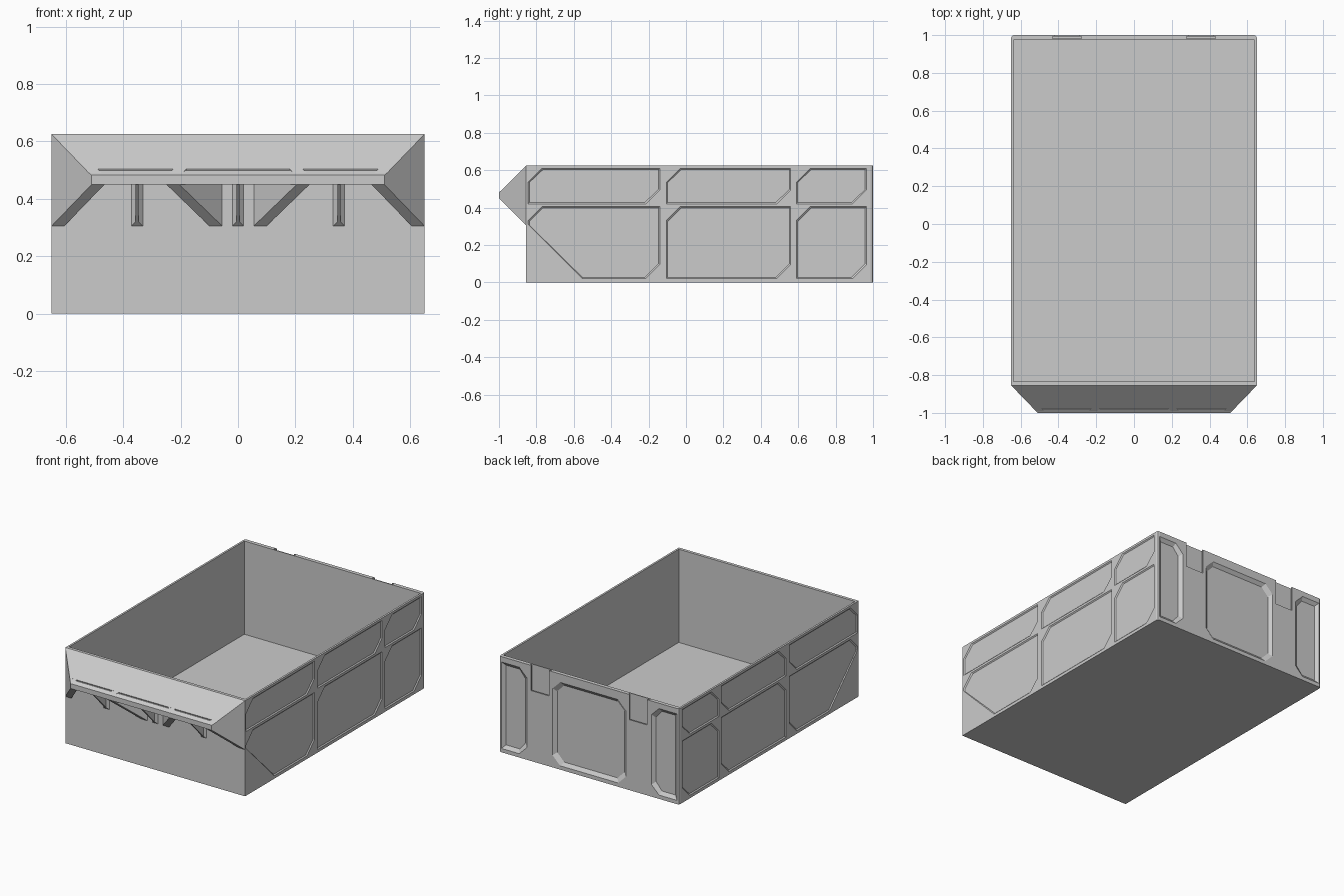
import bpy, bmesh

if "Cube" in bpy.data.objects:
    bpy.data.objects.remove(bpy.data.objects["Cube"])

W, YF, YB, H = 0.65, -0.855, 1.0, 0.625


def loft(name, rings):
    """Closed solid through a list of equal-length point rings."""
    bm = bmesh.new()
    vs = [[bm.verts.new(p) for p in r] for r in rings]
    n = len(rings[0])
    for a, b in zip(vs, vs[1:]):
        for i in range(n):
            j = (i + 1) % n
            bm.faces.new((a[i], a[j], b[j], b[i]))
    bm.faces.new(vs[0])
    bm.faces.new(vs[-1])
    bmesh.ops.recalc_face_normals(bm, faces=bm.faces[:])
    me = bpy.data.meshes.new(name)
    bm.to_mesh(me)
    bm.free()
    ob = bpy.data.objects.new(name, me)
    bpy.context.collection.objects.link(ob)
    return ob


def box(name, x0, x1, y0, y1, z0, z1):
    return loft(name, [[(x0, y0, z), (x1, y0, z), (x1, y1, z), (x0, y1, z)] for z in (z0, z1)])


def shrink(poly, d):
    """Pull a 2D outline inwards by about d."""
    out = []
    lo = [min(p[k] for p in poly) for k in (0, 1)]
    hi = [max(p[k] for p in poly) for k in (0, 1)]
    for p in poly:
        out.append(tuple((lo[k] + hi[k]) / 2 + (p[k] - (lo[k] + hi[k]) / 2)
                         * (1 - 2 * d / (hi[k] - lo[k])) for k in (0, 1)))
    return out


def recess(poly, bevel, depths, place):
    """Cutter with sloped walls: place(u, v, depth) maps to 3D."""
    layers = [(poly, -0.01), (poly, 0), (shrink(poly, bevel), depths)]
    return loft("cutter", [[place(u, v, d) for u, v in p] for p, d in layers])


cutters = []

# tray body with small chamfers on the rear corners
c = 0.014
plan = [(-W, YF), (W, YF), (W, YB - c), (W - c * 0.3, YB - c * 0.3), (W - c, YB),
        (-W + c, YB), (-W + c * 0.3, YB - c * 0.3), (-W, YB - c)]
tray = loft("tray_body", [[(x, y, z) for x, y in plan] for z in (0, H)])
cutters.append(box("cutter", -0.637, 0.637, -0.835, 0.975, 0.016, H + 0.1))

# sunken side panels, two rows of three
k = 0.075
for s in (1, -1):
    for y0, y1 in ((-0.845, -0.14), (-0.105, 0.56), (0.59, 0.965)):
        for z0, z1 in ((0.42, 0.61), (0.02, 0.405)):
            poly = [(y0, z0), (y1 - k, z0), (y1, z0 + k), (y1, z1), (y0 + k, z1), (y0, z1 - k)]
            if y0 < -0.8 and z0 < 0.1:
                poly[0:1] = [(y0, 0.31), (-0.555, z0)]
            cutters.append(recess(poly, 0.007, 0.006, lambda u, v, d: (s * (W - d), u, v)))

# sunken rear panels
for x0, x1, z1 in ((-0.635, -0.45, 0.59), (-0.265, 0.265, 0.57), (0.45, 0.635, 0.59)):
    z0, k = 0.025, 0.055
    poly = [(x0 + k, z0), (x1 - k, z0), (x1, z0 + k), (x1, z1 - k),
            (x1 - k, z1), (x0 + k, z1), (x0, z1 - k), (x0, z0 + k)]
    if x0 < -0.5:
        poly = [(x0, z0)] + poly[1:5] + [(x0, z1)]
    elif x0 > 0.4:
        poly = [poly[0], (x1, z0), (x1, z1)] + poly[5:]
    cutters.append(recess(poly, 0.022, 0.018, lambda u, v, d: (u, YB - d, v)))

# undercut hanging slots in the rear wall
for s in (1, -1):
    x = 0.355 * s
    cutters.append(box("cutter", x - 0.064, x + 0.064, 0.984, 1.02, 0.46, H + 0.05))
    cutters.append(box("cutter", x - 0.076, x + 0.076, 0.981, 0.992, 0.45, H + 0.04))

for cut in cutters:
    cut.hide_render = True
    m = tray.modifiers.new("cut", 'BOOLEAN')
    m.operation, m.solver, m.object = 'DIFFERENCE', 'EXACT', cut
bpy.context.view_layer.update()
done = bpy.data.meshes.new_from_object(tray.evaluated_get(bpy.context.evaluated_depsgraph_get()))
tray.modifiers.clear()
tray.data = done
for cut in cutters:
    bpy.data.objects.remove(cut)


# front pull: sloped plate narrowing towards the front
def half(y):
    return W - (YF - y) * 0.14 / 0.145


prof = [(YF, H), (-0.976, 0.504), (-0.974, 0.498), (-0.98, 0.498), (-1, 0.482), (-1, 0.45),
        (-0.978, 0.45), (-0.978, 0.472), (YF, 0.595)]
loft("pull_plate", [[(s * half(y), y, z) for y, z in prof] for s in (-1, 1)])

# slanted cheeks closing each of the two finger pockets
for s in (1, -1):
    for name, xw, xf, t in (("outer_cheek", 0.65, 0.51, -0.045), ("inner_cheek", 0.055, 0.205, 0.045)):
        ring = [(xw, YF, 0.305), (xf, -1, 0.45), (xf, -1, 0.48), (xw, YF, 0.623)]
        loft(name, [[(s * (x + d), y, z) for x, y, z in ring] for d in (0, t)])

# gusset ribs under the pull, flared where they meet the wall
for x in (-0.352, 0, 0.352):
    ring = [(YF, 0.305), (-0.995, 0.45), (-0.99, 0.48), (YF, 0.61)]
    loft("rib", [[(x + d, y, z) for y, z in ring] for d in (-0.006, 0.006)])
    foot = [(-0.02, YF), (-0.006, -0.869), (0.006, -0.869), (0.02, YF)]
    loft("rib_flare", [[(x + u, y, 0.305 + (YF - y)) for u, y in foot],
                       [(x + u, y, 0.595 - (YF - y)) for u, y in foot]])
